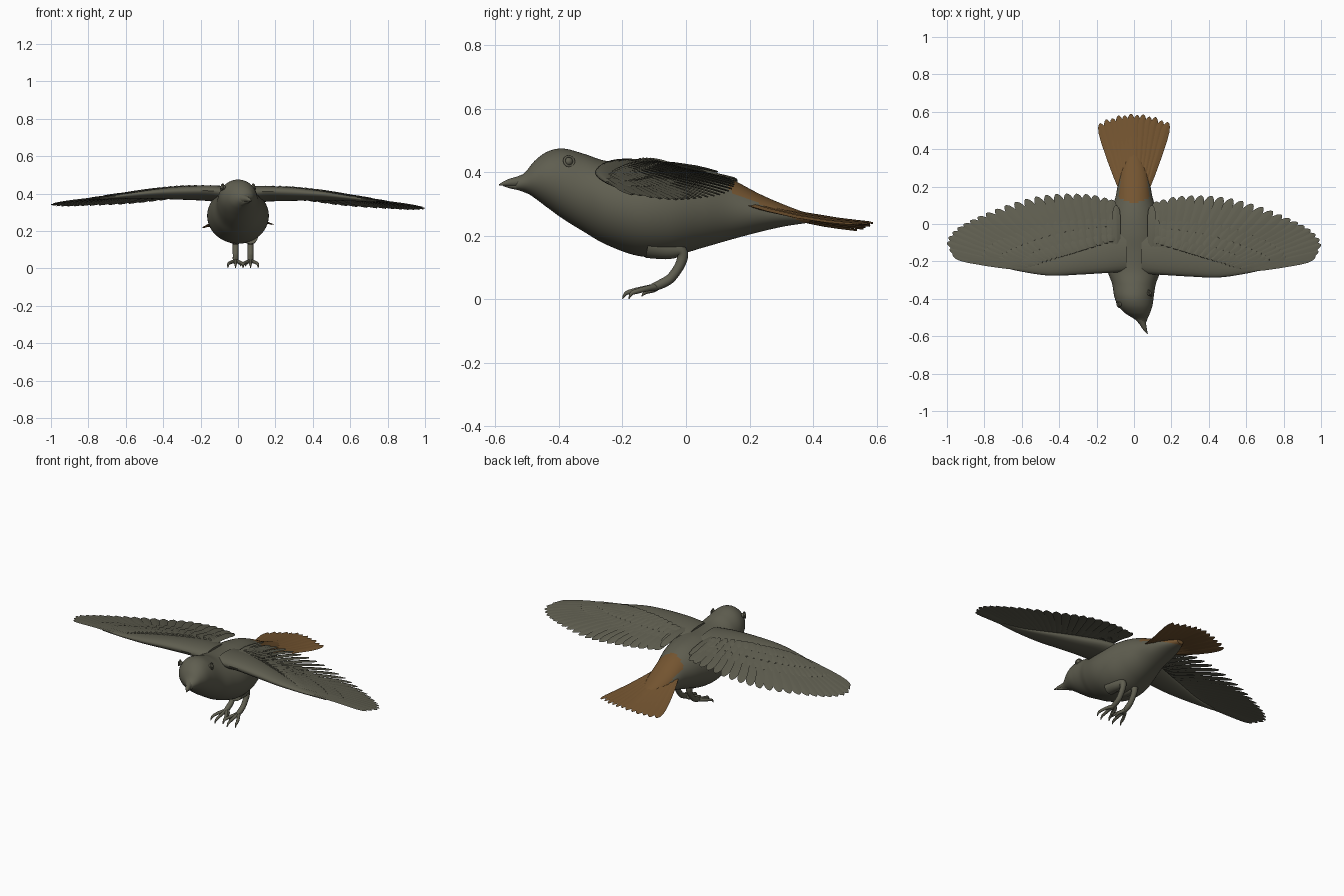
import bpy, bmesh, math
from mathutils import Vector

if "Cube" in bpy.data.objects:
    bpy.data.objects.remove(bpy.data.objects["Cube"])


def material(name, rgb):
    m = bpy.data.materials.new(name)
    m.use_nodes = True
    m.diffuse_color = (*rgb, 1)
    m.node_tree.nodes["Principled BSDF"].inputs["Base Color"].default_value = (*rgb, 1)
    return m


GREY = material("olive grey plumage", (0.115, 0.112, 0.08))
BROWN = material("rusty brown tail", (0.175, 0.09, 0.03))


def finish(bm, name, mats, angle=40):
    bmesh.ops.recalc_face_normals(bm, faces=bm.faces)
    me = bpy.data.meshes.new(name)
    bm.to_mesh(me)
    bm.free()
    for m in mats:
        me.materials.append(m)
    for p in me.polygons:
        p.use_smooth = True
    me.set_sharp_from_angle(angle=math.radians(angle))
    ob = bpy.data.objects.new(name, me)
    bpy.context.collection.objects.link(ob)
    return ob


def spline(rows, t):
    """Smooth interpolation through rows of numbers, t from 0 to 1."""
    f = min(max(t, 0), 1) * (len(rows) - 1)
    i = min(int(f), len(rows) - 2)
    f -= i
    a, b, c, d = (rows[min(max(i + k, 0), len(rows) - 1)] for k in (-1, 0, 1, 2))
    return [q + f / 2 * (r - p + f * (2 * p - 5 * q + 4 * r - s + f * (3 * (q - r) + s - p)))
            for p, q, r, s in zip(a, b, c, d)]


def loft(bm, rings):
    loops = [[bm.verts.new(p) for p in ring] for ring in rings]
    n = len(loops[0])
    for a, b in zip(loops, loops[1:]):
        for i in range(n):
            j = (i + 1) % n
            bm.faces.new((a[i], a[j], b[j], b[i]))
    bm.faces.new(loops[0])
    bm.faces.new(loops[-1])


def oval(centre, u, v, n):
    c, u, v = Vector(centre), Vector(u), Vector(v)
    return [c + u * math.cos(2 * math.pi * i / n) + v * math.sin(2 * math.pi * i / n) for i in range(n)]


def tube(bm, rows, steps=16, n=12):
    """Round limb through rows of x, y, z, radius."""
    rings = []
    for k in range(steps + 1):
        t = k / steps
        x, y, z, r = spline(rows, t)
        d = (Vector(spline(rows, t + 0.02)[:3]) - Vector(spline(rows, t - 0.02)[:3])).normalized()
        u = d.cross(Vector((1, 0, 0.01))).normalized()
        rings.append(oval((x, y, z), u * r, d.cross(u) * r, n))
    loft(bm, rings)


VANE = [(0, .5), (.25, .8), (.5, .95), (.75, 1), (.88, .9), (.95, .66), (.985, .36), (1, .1)]


def feather(bm, base, tip, width, roll=0.0, thick=0.005, arch=0.0):
    base, tip = Vector(base), Vector(tip)
    d = (tip - base).normalized()
    side = d.cross(Vector((0, 0, 1))).normalized()
    up = side.cross(d)
    side = (side + up * roll).normalized()
    rings = []
    for s, w in VANE:
        c = base.lerp(tip, s) + up * arch * math.sin(math.pi * s)
        a, b = side * width * w, up * thick * (1.1 - 0.6 * s)
        rings.append([c + a, c + a * 0.12 + b, c - a * 0.12 + b, c - a, c - b])
    loft(bm, rings)


# Body and head: oval sections of y, x shift, top z, bottom z, half width
BODY = [(-.535, .05, .378, .348, .012), (-.505, .035, .402, .338, .038), (-.475, .018, .438, .318, .068),
        (-.435, .006, .466, .288, .093), (-.385, 0, .475, .252, .106), (-.32, 0, .458, .212, .117),
        (-.25, 0, .436, .172, .142), (-.15, 0, .43, .137, .164), (-.05, 0, .43, .135, .158),
        (.05, 0, .415, .162, .13), (.14, 0, .38, .188, .1), (.23, 0, .333, .212, .083),
        (.31, 0, .298, .23, .06), (.39, 0, .268, .242, .02)]
bm = bmesh.new()
rings = []
for k in range(111):
    y, x, top, low, w = spline(BODY, k / 110)
    rings.append(oval((x, y, (top + low) / 2), (w, 0, 0), (0, 0, (top - low) / 2), 56))
loft(bm, rings)
for f in bm.faces:
    c = f.calc_center_median()
    f.material_index = int(c.y > 0.115 + 4 * c.x ** 2 and c.z > 0.335 - 0.42 * (c.y - 0.15))
finish(bm, "body", [GREY, BROWN])

# Beak: upper and lower halves
bm = bmesh.new()
tube(bm, [(.028, -.49, .372, .032), (.044, -.525, .37, .019), (.058, -.56, .367, .011), (.072, -.588, .361, .002)])
tube(bm, [(.028, -.49, .356, .026), (.044, -.525, .357, .014), (.056, -.555, .358, .008), (.066, -.576, .359, .002)])
finish(bm, "beak", [GREY])

# Eyes with raised lids
for s, label in ((1, "left"), (-1, "right")):
    axis = Vector((s * .93, s * .36, .25)).normalized()
    centre = Vector((s * .08, -.4 + s * .03, .434))
    bpy.ops.mesh.primitive_uv_sphere_add(segments=20, ring_count=12, radius=.014, location=centre)
    bpy.ops.object.shade_smooth()
    eye = bpy.context.object
    bpy.ops.mesh.primitive_torus_add(major_segments=24, minor_segments=8, major_radius=.016, minor_radius=.004,
                                     location=centre + axis * .005, rotation=axis.to_track_quat("Z", "Y").to_euler())
    bpy.ops.object.shade_smooth()
    lid = bpy.context.object
    for ob, part in ((eye, "eye"), (lid, "eyelid")):
        ob.name = label + "_" + part
        ob.data.materials.append(GREY)

# Tail: a fan of long feathers, outer ones lowest
bm = bmesh.new()
COUNT = 12
for i in range(COUNT):
    t = 2 * i / (COUNT - 1) - 1
    drop = .016 * abs(t)
    x = .182 * t
    feather(bm, (.062 * t, .17, .322 - drop), (x, .583 - .045 * t * t + .006 * (i % 2), .243 - drop + .05 * x),
            .026, roll=-.12 if t > 0 else .12, thick=.006, arch=-.012)
finish(bm, "tail_feathers", [BROWN], 25)

# Wings
TOP = [(0, .437), (.2, .437), (.4, .42), (.6, .392), (.8, .37), (1, .35)]
TIPS = [(.12, .125), (.22, .15), (.33, .157), (.45, .152), (.57, .13), (.69, .093), (.8, .048),
        (.89, .005), (.96, -.04), (1, -.1), (.97, -.168)]
ROOTS = [(.12, -.1), (.22, -.13), (.32, -.16), (.41, -.185), (.48, -.205), (.54, -.222), (.6, -.238)]
ARM = [(.04, -.14, .12, .388, .048), (.15, -.155, .112, .4, .04), (.3, -.188, .088, .4, .034),
       (.45, -.215, .066, .393, .024), (.6, -.226, .034, .38, .013), (.74, -.218, .01, .366, .005)]


def wing_point(s, x, y, lift=0.0):
    z = spline(TOP, x)[1] - .15 * max(0, y + .15) - .012 + lift
    return (s * x, y - .005 * s, z - .01 * s * x)


for s, label in ((1, "left"), (-1, "right")):
    # Fleshy leading edge
    bm = bmesh.new()
    rings = []
    for k in range(41):
        x, y, chord, z, t = spline(ARM, k / 40)
        rings.append(oval((s * x, y - .005 * s, z - .01 * s * x), (0, chord, -.12 * chord), (0, 0, t), 24))
    loft(bm, rings)
    finish(bm, label + "_wing_arm", [GREY])

    # Overlapping rows: name, feather count, reach, half width, lift, span used
    for name, count, reach, width, lift, span in (
            ("flight_feathers", 23, 1, .029, 0, 1), ("greater_coverts", 21, .56, .026, .011, .97),
            ("median_coverts", 18, .36, .024, .021, .9), ("lesser_coverts", 15, .2, .024, .026, .8)):
        bm = bmesh.new()
        for i in range(count):
            u = span * i / (count - 1)
            root, end = Vector(spline(ROOTS, u)), Vector(spline(TIPS, u))
            tip = root.lerp(end, reach)
            feather(bm, wing_point(s, *root, lift * .7), wing_point(s, *tip, lift * .6), width,
                    roll=.14 * s, arch=.006 * reach)
        finish(bm, label + "_" + name, [GREY], 25)

    # Shoulder feathers lying beside the back
    bm = bmesh.new()
    for i in range(5):
        feather(bm, (s * (.09 + .02 * i), -.17, .425), (s * (.095 + .02 * i), .1 - .035 * i, .402 - .002 * i),
                .022, roll=.2 * s, arch=.014)
    finish(bm, label + "_shoulder_feathers", [GREY], 25)

    # Leg, toes and claws
    x = .027 + s * .04
    bm = bmesh.new()
    tube(bm, [(x, -.12, .17, .04), (x, -.06, .158, .032), (x, -.015, .15, .02), (x, -.016, .115, .016),
              (x, -.045, .07, .015), (x, -.075, .05, .015), (x, -.105, .038, .012)], 30, 16)
    for side, length in ((-.036, .088), (0, .108), (.036, .088)):
        y = -.092
        tube(bm, [(x, y, .04, .011), (x + side * .6, y - length * .35, .034, .009),
                  (x + side, y - length * .7, .026, .008), (x + side * 1.1, y - length * .9, .019, .006),
                  (x + side * 1.15, y - length, .002, .0015)])
    tube(bm, [(x, -.085, .045, .011), (x - s * .018, -.1, .032, .009), (x - s * .026, -.125, .024, .007),
              (x - s * .028, -.14, .01, .0015)])
    finish(bm, label + "_leg", [GREY])
